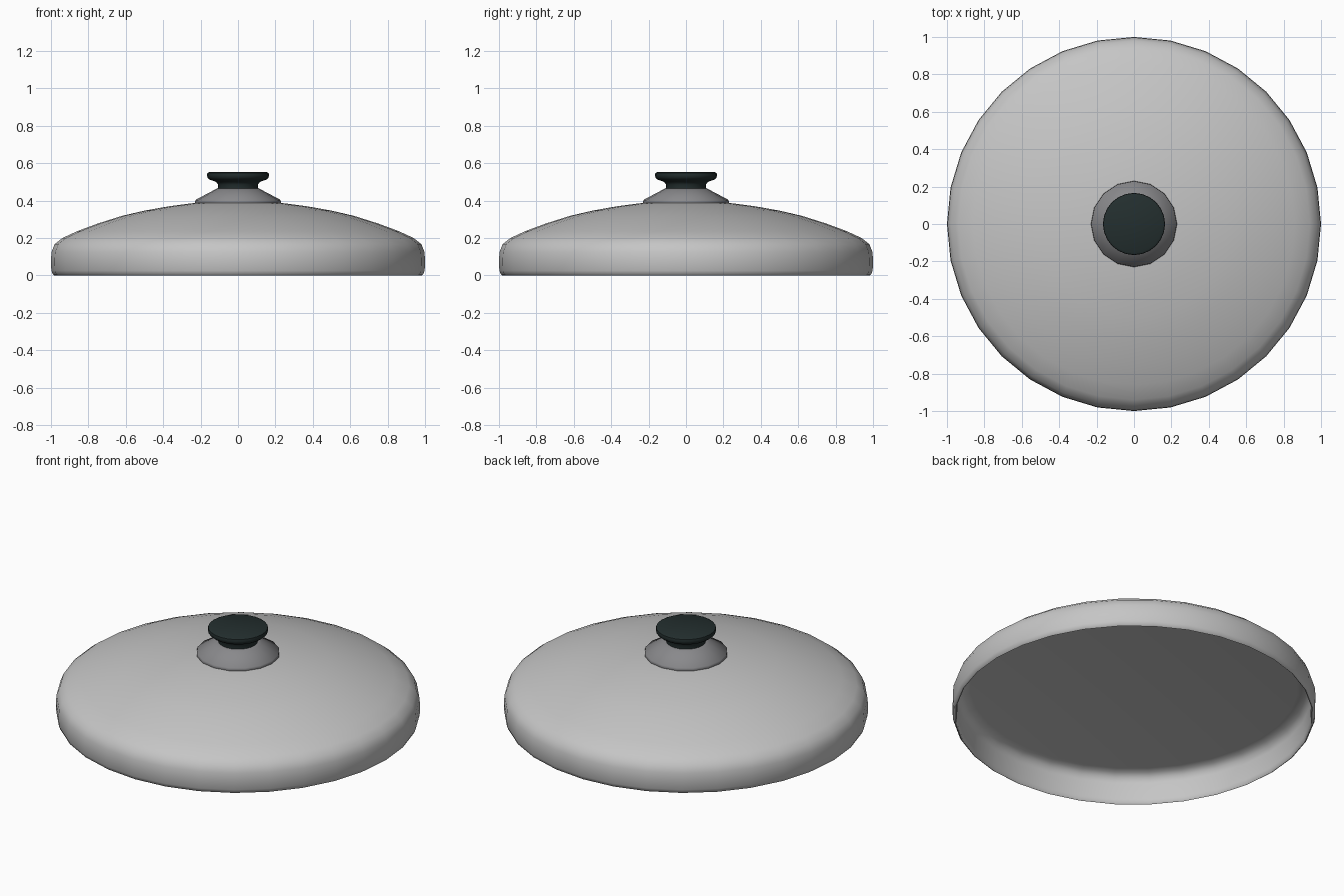
import bpy, bmesh, math

if "Cube" in bpy.data.objects:
    bpy.data.objects.remove(bpy.data.objects["Cube"])


def material(name, rgb):
    m = bpy.data.materials.new(name)
    m.diffuse_color = (*rgb, 1)
    m.use_nodes = True
    m.node_tree.nodes["Principled BSDF"].inputs["Base Color"].default_value = m.diffuse_color
    return m


def lathe(name, profile, sides, mat, angle):
    """Revolve an (r, z) profile about z; r = 0 ends become poles."""
    bm = bmesh.new()
    vs = [bm.verts.new((r, 0, z)) for r, z in profile]
    es = [bm.edges.new(p) for p in zip(vs, vs[1:])]
    bmesh.ops.spin(bm, geom=vs + es, cent=(0, 0, 0), axis=(0, 0, 1),
                   angle=math.tau, steps=sides, use_merge=True)
    bmesh.ops.remove_doubles(bm, verts=bm.verts, dist=1e-5)
    bmesh.ops.recalc_face_normals(bm, faces=bm.faces)
    mesh = bpy.data.meshes.new(name)
    bm.to_mesh(mesh)
    bm.free()
    mesh.materials.append(mat)
    ob = bpy.data.objects.new(name, mesh)
    bpy.context.collection.objects.link(ob)
    bpy.ops.object.select_all(action='DESELECT')
    ob.select_set(True)
    bpy.context.view_layer.objects.active = ob
    bpy.ops.object.shade_smooth_by_angle(angle=math.radians(angle))
    return ob


steel = material("brushed steel", (0.56, 0.56, 0.56))
collar_grey = material("collar grey", (0.25, 0.25, 0.26))
knob_dark = material("dark knob", (0.017, 0.028, 0.028))

# Domed lid: outer skin, rolled rim, inner wall and flat ceiling
lathe("lid", [(0, 0.40), (0.25, 0.385), (0.37, 0.369), (0.5, 0.346),
              (0.62, 0.318), (0.75, 0.277), (0.86, 0.236), (0.94, 0.199),
              (0.98, 0.167), (0.997, 0.125), (1.0, 0.08), (0.998, 0.025),
              (0.99, 0.005), (0.983, 0), (0.977, 0.006), (0.975, 0.03),
              (0.975, 0.13), (0.965, 0.16), (0.94, 0.18), (0.9, 0.187),
              (0, 0.19)], 32, steel, 75)

# Conical collar
lathe("collar", [(0, 0.38), (0.225, 0.38), (0.23, 0.387), (0.228, 0.403),
                 (0.13, 0.455), (0.115, 0.463), (0, 0.463)],
      16, collar_grey, 65)

# Flared grip knob with a bevelled top edge
lathe("knob", [(0, 0.455), (0.11, 0.455), (0.106, 0.485), (0.118, 0.5),
               (0.152, 0.512), (0.163, 0.522), (0.166, 0.535),
               (0.164, 0.547), (0.152, 0.553), (0, 0.553)],
      24, knob_dark, 50)
